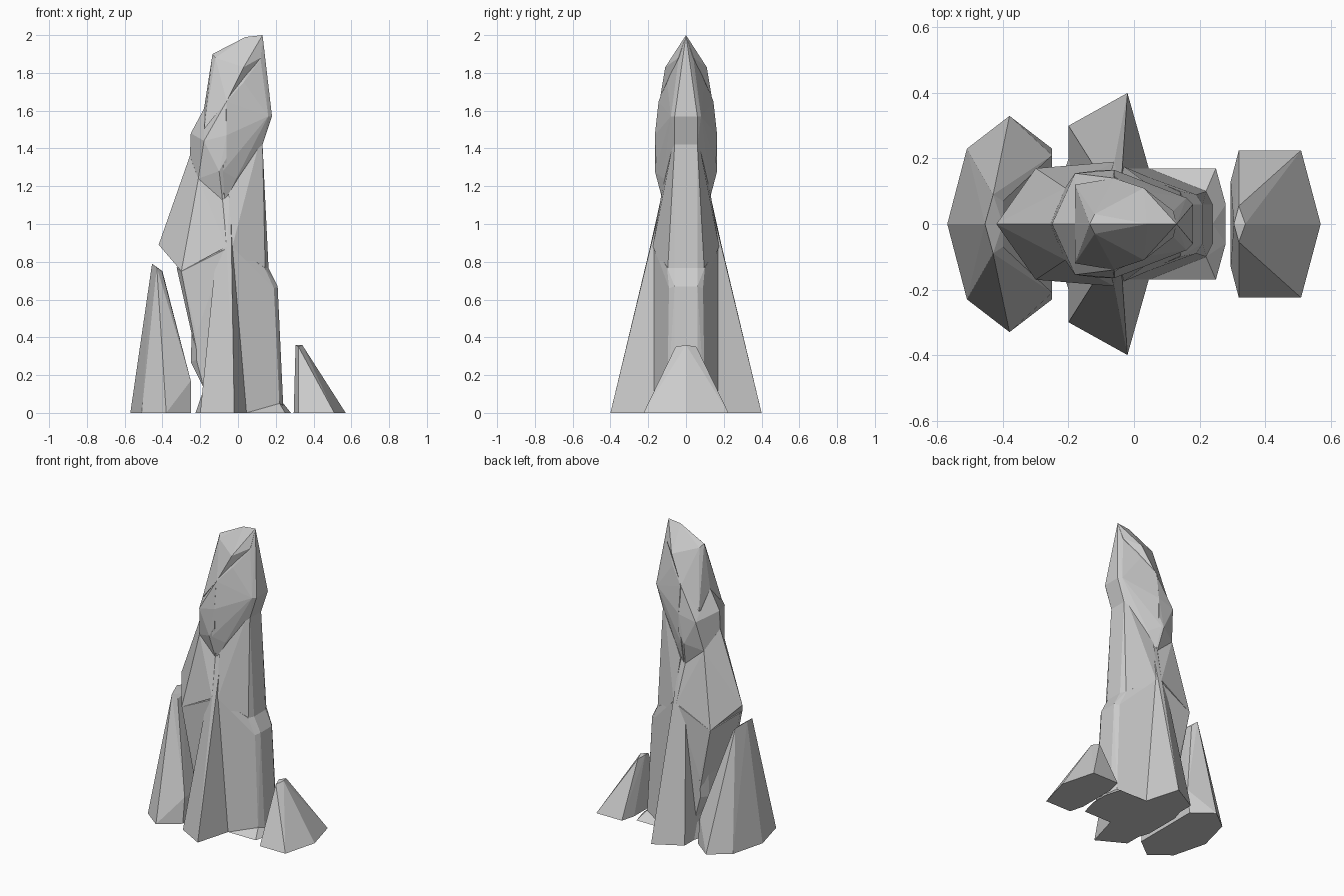
import bpy, bmesh

def rock(name, pts):
    """Faceted stone: convex hull of (x, half-width y, z) points mirrored across y."""
    bm = bmesh.new()
    for x, y, z in pts:
        for s in ((1, -1) if y else (1,)):
            bm.verts.new((x, s * y, z))
    res = bmesh.ops.convex_hull(bm, input=bm.verts[:])
    junk = [g for g in res["geom_interior"] if isinstance(g, bmesh.types.BMVert)]
    bmesh.ops.delete(bm, geom=junk, context='VERTS')
    bmesh.ops.dissolve_limit(bm, angle_limit=0.02, verts=bm.verts[:], edges=bm.edges[:])
    bmesh.ops.recalc_face_normals(bm, faces=bm.faces[:])
    me = bpy.data.meshes.new(name)
    bm.to_mesh(me)
    bm.free()
    ob = bpy.data.objects.new(name, me)
    bpy.context.collection.objects.link(ob)
    return ob

# Small side rocks
rock("left_rock", [(-.57, 0, 0), (-.51, .23, 0), (-.38, .33, 0), (-.25, .23, 0),
                   (-.25, .21, .17), (-.455, 0, .79), (-.43, .09, .77), (-.40, 0, .75), (-.40, .07, .74)])
rock("right_rock", [(.295, .13, 0), (.32, .225, 0), (.51, .225, 0), (.57, 0, 0),
                    (.305, 0, .36), (.34, 0, .36), (.32, .055, .35)])

# Central buttress running front to back
rock("buttress", [(-.20, .30, 0), (-.02, .40, 0), (.045, .17, 0), (-.06, .19, .88),
                  (-.07, .125, 1.14), (-.04, .11, 1.2), (-.08, .11, 1.2)])

# Right column, tapering in steps
rock("right_foot", [(.28, 0, 0), (.28, .06, 0), (.25, .17, 0), (.04, .17, 0),
                    (.22, .10, .05), (.24, 0, .05)])
rock("right_column_lower", [(.24, .06, .03), (.22, .10, .03), (.045, .17, 0), (.21, .06, .67),
                            (.19, .09, .66), (.16, .06, .77), (.14, .10, .77), (-.03, .17, .88)])
rock("right_column_upper", [(.165, .06, .7), (.145, .10, .7), (-.03, .175, .88), (.13, .06, 1.42),
                            (.11, .07, 1.42), (-.05, .13, 1.16)])

# Left column and its overhanging shard
rock("left_base", [(-.225, .12, 0), (-.20, .20, 0), (-.18, .16, .13), (0, .2, 0), (-.05, .16, .13)])
rock("left_column_lower", [(-.18, .16, .13), (-.25, .11, .27), (-.22, .16, .28), (-.245, .11, .42),
                           (-.22, .17, .42), (-.05, .16, .13), (-.05, .17, .42)])
rock("left_column_upper", [(-.18, .16, .13), (-.245, .11, .42), (-.22, .17, .42), (-.325, .11, .77),
                           (-.30, .17, .75), (-.05, .16, .13), (-.06, .187, .87)])
rock("left_shard", [(-.42, 0, .89), (-.33, .12, .79), (-.30, .17, .75), (-.06, .19, .88),
                    (-.21, .11, 1.24), (-.255, 0, 1.36), (-.07, .125, 1.12)])

# Head of the spire
rock("head_left", [(-.255, 0, 1.35), (-.25, 0, 1.48), (-.21, .11, 1.24), (-.18, .155, 1.44),
                   (-.08, .12, 1.11), (-.10, .165, 1.28), (-.06, .165, 1.35), (-.06, .165, 1.47),
                   (-.18, 0, 1.61), (-.06, .14, 1.65)])
rock("head_right", [(-.07, .12, 1.11), (-.08, .165, 1.28), (-.06, .165, 1.47), (-.06, .145, 1.65),
                    (-.01, .12, 1.24), (.13, .06, 1.42), (.18, .06, 1.57), (.16, .08, 1.57),
                    (.03, .10, 1.75), (.12, .04, 1.87), (.13, 0, 2.0)])
rock("crown", [(-.18, 0, 1.61), (-.18, .12, 1.50), (-.06, .14, 1.65), (-.135, 0, 1.9),
               (-.12, .03, 1.88), (.04, 0, 1.99), (.13, 0, 2.0), (.03, .11, 1.83), (.12, .04, 1.88)])
